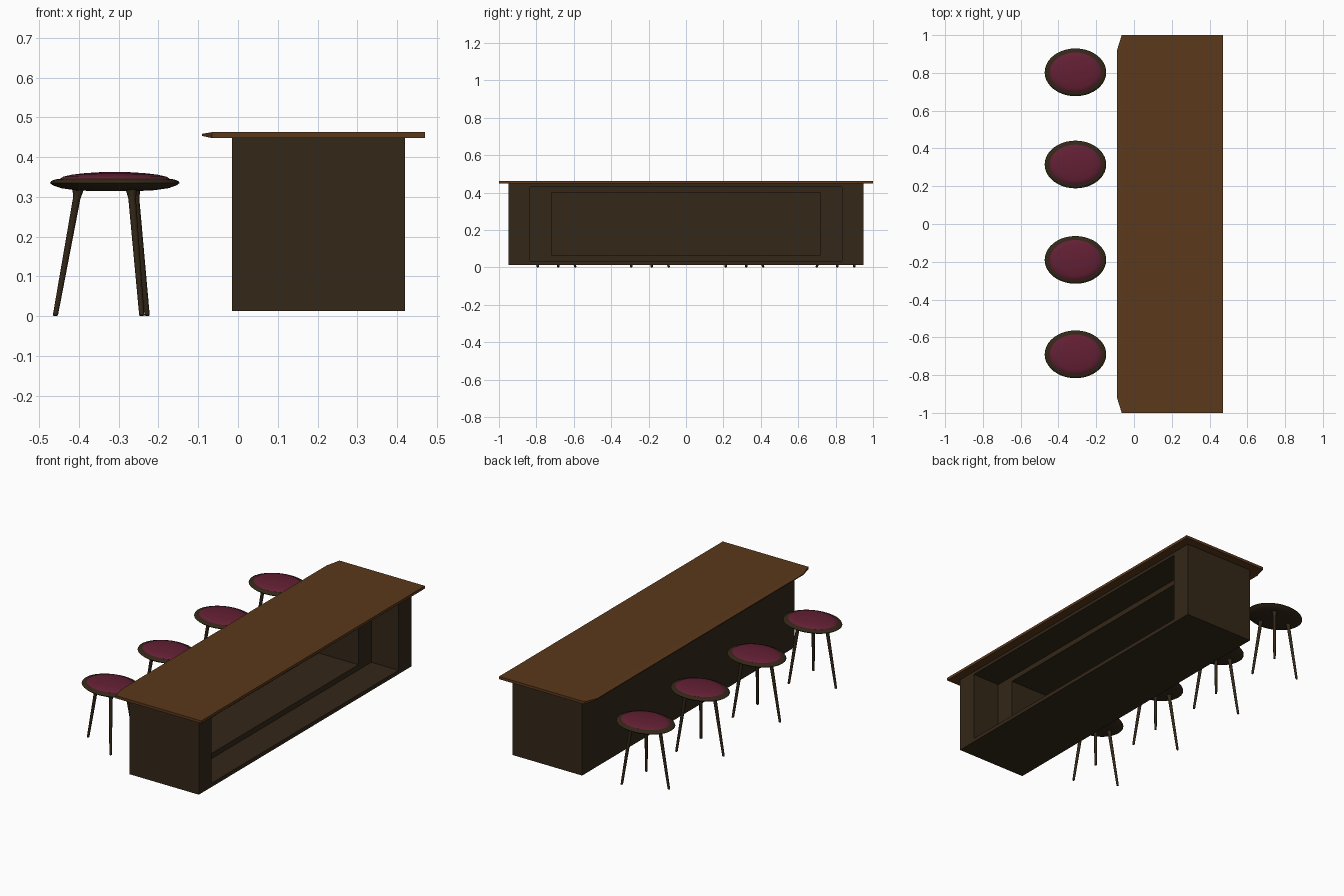
import bpy, bmesh, math
from mathutils import Vector

if "Cube" in bpy.data.objects:
    bpy.data.objects.remove(bpy.data.objects["Cube"])


def material(name, rgb):
    m = bpy.data.materials.new(name)
    m.diffuse_color = (*rgb, 1)
    m.use_nodes = True
    m.node_tree.nodes["Principled BSDF"].inputs["Base Color"].default_value = m.diffuse_color
    return m


DARK = material("dark_wood", (0.033, 0.020, 0.009))
WOOD = material("warm_wood", (0.105, 0.040, 0.011))
RED = material("wine_fabric", (0.125, 0.014, 0.034))


def finish(name, bm, mat, smooth=False):
    bmesh.ops.recalc_face_normals(bm, faces=bm.faces[:])
    me = bpy.data.meshes.new(name)
    bm.to_mesh(me)
    bm.free()
    me.materials.append(mat)
    ob = bpy.data.objects.new(name, me)
    bpy.context.collection.objects.link(ob)
    if smooth:
        bpy.ops.object.select_all(action='DESELECT')
        ob.select_set(True)
        bpy.context.view_layer.objects.active = ob
        bpy.ops.object.shade_smooth_by_angle(angle=math.radians(40))
    return ob


def skin(name, loops, mat, smooth=False):
    """Join a run of closed loops with quads and cap both ends."""
    bm = bmesh.new()
    rings = [[bm.verts.new(p) for p in loop] for loop in loops]
    n = len(rings[0])
    for a, b in zip(rings, rings[1:]):
        for i in range(n):
            j = (i + 1) % n
            bm.faces.new((a[i], a[j], b[j], b[i]))
    bm.faces.new(rings[0][::-1])
    bm.faces.new(rings[-1])
    return finish(name, bm, mat, smooth)


def rectangles(sections):
    """Rectangles across x, each given as x, half width, bottom, top."""
    return [[(x, -h, b), (x, h, b), (x, h, t), (x, -h, t)]
            for x, h, b, t in sections]


def ellipses(profile, cx, cy, n=40):
    return [[(cx + r * math.cos(2 * math.pi * i / n),
              cy + SQUASH * r * math.sin(2 * math.pi * i / n), z)
             for i in range(n)] for r, z in profile]


# Counter body with a stepped shelf recess on the +x side
skin("counter_body", rectangles([
    (-0.015, 0.95, 0.013, 0.448), (0.42, 0.95, 0.013, 0.448),
    (0.42, 0.835, 0.035, 0.43), (0.25, 0.835, 0.035, 0.43),
    (0.25, 0.72, 0.065, 0.40), (0.0, 0.72, 0.065, 0.40)]), DARK)

# Counter top with a tapered lip on the seating side
skin("counter_top", rectangles([
    (-0.09, 0.92, 0.4535, 0.459), (-0.065, 1.0, 0.448, 0.463),
    (0.47, 1.0, 0.448, 0.463)]), WOOD)

# Stools: oval seat, cushion and three splayed legs
SQUASH = 0.775
SEAT = [(0.06, 0.315), (0.10, 0.317), (0.135, 0.322), (0.155, 0.329),
        (0.163, 0.335), (0.160, 0.340), (0.150, 0.344), (0.130, 0.347)]
CUSHION = [(0.130, 0.344), (0.136, 0.347), (0.130, 0.351), (0.108, 0.356),
           (0.075, 0.360), (0.035, 0.3625), (0.008, 0.363)]
LEG = [(0.0, 0.003), (0.008, 0.0065), (0.93, 0.0095), (0.97, 0.012), (1.03, 0.016)]
SX = -0.31

for k, sy in enumerate((-0.69, -0.19, 0.315, 0.803), 1):
    skin(f"stool_{k}_seat", ellipses(SEAT, SX, sy), DARK, True)
    skin(f"stool_{k}_cushion", ellipses(CUSHION, SX, sy), RED, True)
    for j, deg in enumerate((57, 177, 297), 1):
        a = math.radians(deg)
        out = Vector((math.cos(a), SQUASH * math.sin(a), 0))
        foot = Vector((SX, sy, 0)) + out * 0.15
        head = Vector((SX, sy, 0.318)) + out * 0.092
        loops = []
        for t, r in LEG:
            c = foot.lerp(head, t)
            loops.append([c + Vector((r * math.cos(q * math.pi / 6),
                                      r * math.sin(q * math.pi / 6), 0))
                          for q in range(12)])
        skin(f"stool_{k}_leg_{j}", loops, DARK, True)
